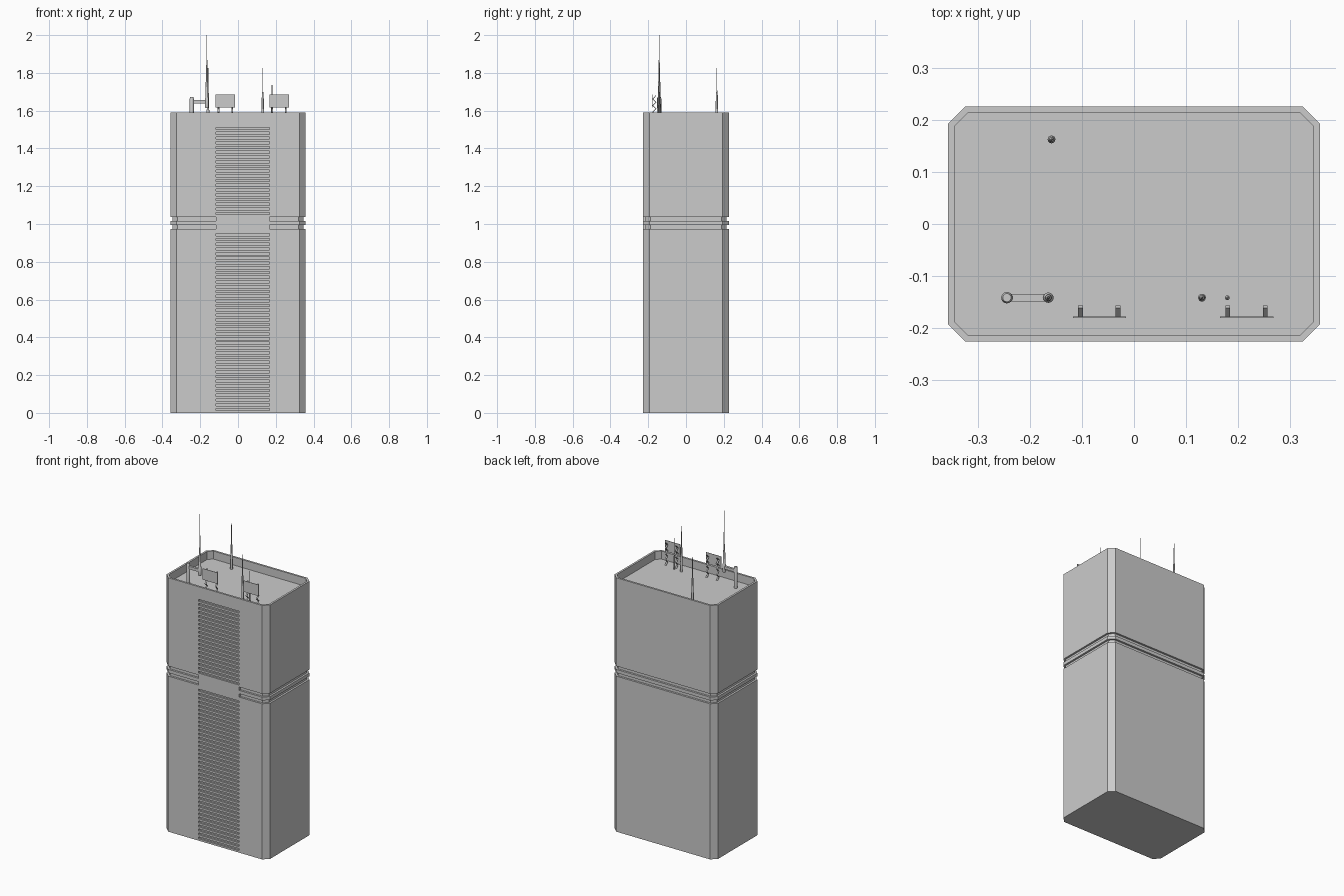
import bpy, bmesh, math

if "Cube" in bpy.data.objects:
    bpy.data.objects.remove(bpy.data.objects["Cube"])

X, Y, CH = 0.3585, 0.2265, 0.033      # half width, half depth, corner chamfer
ROOF, TOP = 1.54, 1.59
GROOVES = [(0.974, 0.995), (1.016, 1.037)]
GD = 0.012                            # groove depth
PX0, PX1 = -0.116, 0.167              # louvre strip on the front


def to_object(bm, name, smooth=False):
    bmesh.ops.recalc_face_normals(bm, faces=bm.faces)
    me = bpy.data.meshes.new(name)
    bm.to_mesh(me)
    bm.free()
    ob = bpy.data.objects.new(name, me)
    bpy.context.collection.objects.link(ob)
    if smooth:
        bpy.ops.object.select_all(action='DESELECT')
        ob.select_set(True)
        bpy.context.view_layer.objects.active = ob
        bpy.ops.object.shade_smooth_by_angle(angle=math.radians(40))
    return ob


def loft(rings, name, smooth=False):
    bm = bmesh.new()
    rows = [[bm.verts.new(p) for p in r] for r in rings]
    n = len(rows[0])
    for a, b in zip(rows, rows[1:]):
        for i in range(n):
            j = (i + 1) % n
            bm.faces.new((a[i], a[j], b[j], b[i]))
    bm.faces.new(rows[0][::-1])
    bm.faces.new(rows[-1])
    return to_object(bm, name, smooth)


def octagon(z, d):
    x, y, c = X - d, Y - d, CH - d * (2 - math.sqrt(2))
    return [(x - c, -y, z), (x, -y + c, z), (x, y - c, z), (x - c, y, z),
            (-x + c, y, z), (-x, y - c, z), (-x, -y + c, z), (-x + c, -y, z)]


def add_box(bm, x0, x1, y0, y1, z0, z1):
    vs = bmesh.ops.create_cube(bm, size=1)['verts']
    for v in vs:
        v.co.x = x1 if v.co.x > 0 else x0
        v.co.y = y1 if v.co.y > 0 else y0
        v.co.z = z1 if v.co.z > 0 else z0


def boxes(name, items):
    bm = bmesh.new()
    for it in items:
        add_box(bm, *it)
    return to_object(bm, name)


def mast(name, x, y, profile, sides=16):
    rings = []
    for r, z in profile:
        rings.append([(x + r * math.cos(2 * math.pi * i / sides),
                       y + r * math.sin(2 * math.pi * i / sides), z) for i in range(sides)])
    return loft(rings, name, True)


# tower body with two belt grooves and a parapet around a sunken roof
levels = [(0, 0)]
for a, b in GROOVES:
    levels += [(a, 0), (a, GD), (b, GD), (b, 0)]
levels += [(TOP, 0), (TOP, 0.0125), (ROOF, 0.0125)]
body = loft([octagon(z, d) for z, d in levels], "tower_body")

# horizontal louvre slots in the front face
slots = [0.012 + 0.025 * k for k in range(38)] + [1.049 + 0.025 * k for k in range(19)]
cutter = boxes("louvre_cutter", [(PX0, PX1, -Y - 0.05, -Y + 0.011, z, z + 0.012) for z in slots])
cutter.hide_render = True
mod = body.modifiers.new("louvres", 'BOOLEAN')
mod.operation, mod.solver, mod.object = 'DIFFERENCE', 'EXACT', cutter
bpy.context.view_layer.objects.active = body
bpy.ops.object.modifier_apply(modifier=mod.name)
bpy.data.objects.remove(cutter)

# plain blocks bridging the belt grooves on the louvre strip
boxes("belt_bridge", [(PX0, PX1, -Y, -Y + GD, a, b) for a, b in GROOVES])

# tall mast carried on a side arm
mast("arm_post", -0.245, -0.142, [(0.011, ROOF), (0.011, 1.664), (0.008, 1.672)])
boxes("mast_arm", [(-0.245, -0.165, -0.149, -0.135, 1.638, 1.656)])
mast("tall_mast", -0.165, -0.142, [(0.008, 1.615), (0.010, 1.625), (0.010, 1.665), (0.0075, 1.67),
                                   (0.006, 1.75), (0.0035, 1.76), (0.003, 1.86),
                                   (0.002, 1.87), (0.0015, 2.0)])

# slim whip antennas
whip = [(0.0075, ROOF), (0.0075, 1.60), (0.006, 1.61), (0.005, 1.69),
        (0.0025, 1.70), (0.0015, 1.825)]
mast("rear_whip", -0.159, 0.163, whip)
mast("front_whip", 0.131, -0.142, whip)
mast("short_whip", 0.18, -0.142, [(0.0045, ROOF), (0.0045, 1.62), (0.002, 1.63), (0.0015, 1.735)])

# flat panel antennas on zigzag brackets
for side, x0 in (("left", -0.118), ("right", 0.166)):
    boxes(side + "_panel", [(x0, x0 + 0.103, -0.181, -0.178, 1.616, 1.686)])
    for i, dx in enumerate((0.015, 0.087)):
        n, h = 8, (1.68 - ROOF) / 8
        rings = []
        for k in range(n + 1):
            y, z = (-0.178 if k % 2 else -0.162), ROOF + k * h
            a, b = x0 + dx - 0.0045, x0 + dx + 0.0045
            rings.append([(a, y, z), (b, y, z), (b, y + 0.005, z), (a, y + 0.005, z)])
        loft(rings, f"{side}_panel_bracket_{i + 1}")
